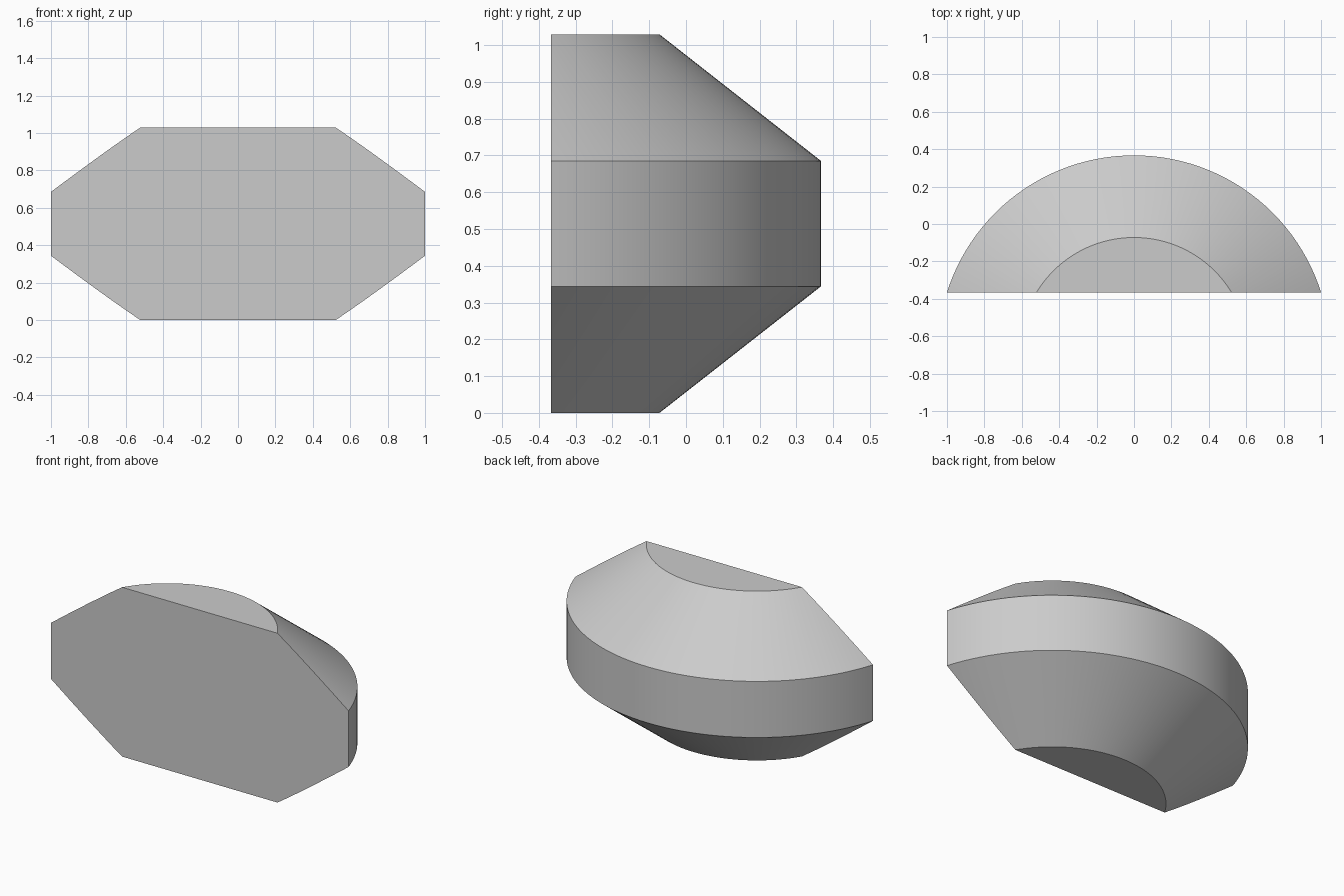
import bpy
import bmesh
import math
from mathutils import Matrix

cube = bpy.data.objects.get("Cube")
if cube:
    bpy.data.objects.remove(cube, do_unlink=True)

# Overall dimensions
FRONT_Y = -0.367
AXIS_Y = -0.682
RIM_RADIUS = 1.049
CAP_RADIUS = 0.61
PROFILE = [(CAP_RADIUS, 0.0), (RIM_RADIUS, 0.344),
           (RIM_RADIUS, 0.685), (CAP_RADIUS, 1.029)]
SEGMENTS = 128

# Plain grey finish
grey = bpy.data.materials.new("plain_grey")
grey.use_nodes = True
colour = (0.6, 0.6, 0.6, 1.0)
grey.diffuse_color = colour
grey.node_tree.nodes["Principled BSDF"].inputs["Base Color"].default_value = colour

# Double-bevelled drum: stacked rings around the vertical axis
bm = bmesh.new()
rings = []
for radius, z in PROFILE:
    ring = bmesh.ops.create_circle(
        bm, segments=SEGMENTS, radius=radius,
        matrix=Matrix.Translation((0, AXIS_Y, z)))["verts"]
    rings.append(ring)
for lower, upper in zip(rings, rings[1:]):
    for i in range(SEGMENTS):
        j = (i + 1) % SEGMENTS
        bm.faces.new((lower[i], lower[j], upper[j], upper[i]))
bm.faces.new(rings[0])
bm.faces.new(rings[-1])

# Slice off the front with a vertical plane and close the flat face
cut = bmesh.ops.bisect_plane(
    bm, geom=bm.verts[:] + bm.edges[:] + bm.faces[:],
    plane_co=(0, FRONT_Y, 0), plane_no=(0, -1, 0), clear_outer=True)
rim = [g for g in cut["geom_cut"] if isinstance(g, bmesh.types.BMEdge)]
bmesh.ops.edgeloop_fill(bm, edges=rim)
bmesh.ops.recalc_face_normals(bm, faces=bm.faces[:])

mesh = bpy.data.meshes.new("bevelled_drum_segment")
bm.to_mesh(mesh)
bm.free()
mesh.materials.append(grey)
body = bpy.data.objects.new("bevelled_drum_segment", mesh)
bpy.context.collection.objects.link(body)

# Smooth curved walls, sharp creases
bpy.ops.object.select_all(action="DESELECT")
body.select_set(True)
bpy.context.view_layer.objects.active = body
bpy.ops.object.shade_smooth_by_angle(angle=math.radians(25))
